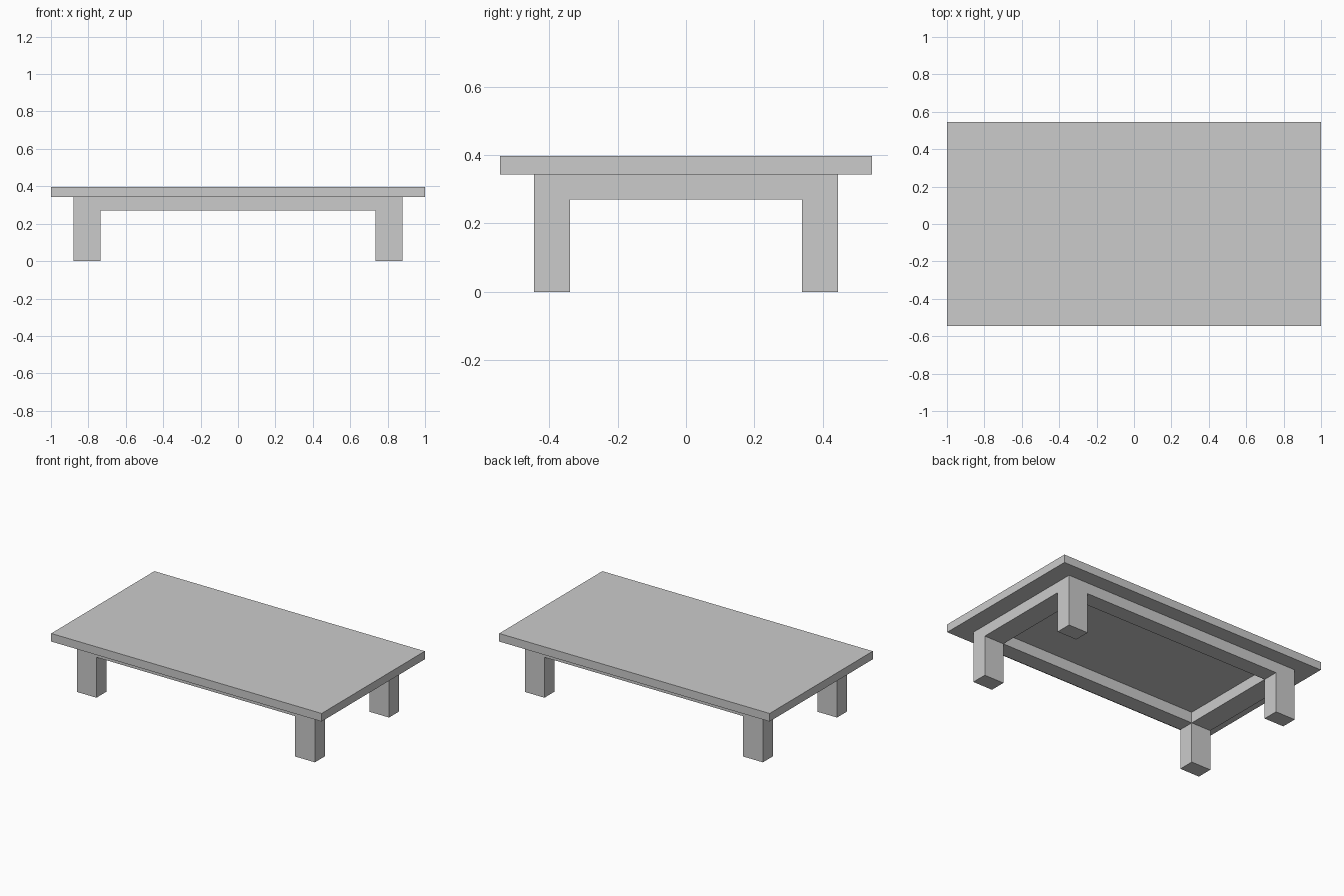
import bpy, bmesh

if "Cube" in bpy.data.objects:
    bpy.data.objects.remove(bpy.data.objects["Cube"])

TOP_Z, SLAB_Z, APRON_Z = 0.397, 0.343, 0.27


def make_object(name, bm):
    bmesh.ops.recalc_face_normals(bm, faces=bm.faces)
    mesh = bpy.data.meshes.new(name)
    bm.to_mesh(mesh)
    bm.free()
    obj = bpy.data.objects.new(name, mesh)
    bpy.context.collection.objects.link(obj)
    return obj


def extrude_down(bm, faces, z, keep=False):
    """Extrude faces straight down to height z and return the new end faces."""
    geom = bmesh.ops.extrude_face_region(bm, geom=faces, use_keep_orig=keep)["geom"]
    for v in geom:
        if isinstance(v, bmesh.types.BMVert):
            v.co.z = z
    if not keep:
        old = [f for f in faces if f.is_valid]
        bmesh.ops.delete(bm, geom=old, context='FACES_ONLY')
    return [f for f in geom if isinstance(f, bmesh.types.BMFace)]


# Table top slab
bm = bmesh.new()
bmesh.ops.create_cube(bm, size=1)
bmesh.ops.scale(bm, vec=(2.0, 1.09, TOP_Z - SLAB_Z), verts=bm.verts)
bmesh.ops.translate(bm, vec=(0, 0, (TOP_Z + SLAB_Z) / 2), verts=bm.verts)
make_object("table_top", bm)

# Apron frame with legs: a rectangular ring whose corners run down to the floor
xs = (-0.88, -0.735, 0.735, 0.88)
ys = (-0.445, -0.339, 0.339, 0.445)
bm = bmesh.new()
grid = [[bm.verts.new((x, y, SLAB_Z)) for y in ys] for x in xs]
ring = []
for i in range(3):
    for j in range(3):
        if (i, j) != (1, 1):
            ring.append(bm.faces.new((grid[i][j], grid[i + 1][j],
                                      grid[i + 1][j + 1], grid[i][j + 1])))
apron = extrude_down(bm, ring, APRON_Z, keep=True)


def is_corner(face):
    c = face.calc_center_median()
    return abs(c.x) > xs[2] and abs(c.y) > ys[2]


for corner in [f for f in apron if is_corner(f)]:
    extrude_down(bm, [corner], 0.0)
# Merge the flat outer faces of legs and aprons
bmesh.ops.recalc_face_normals(bm, faces=bm.faces)
make_object("apron_and_legs", bm)
